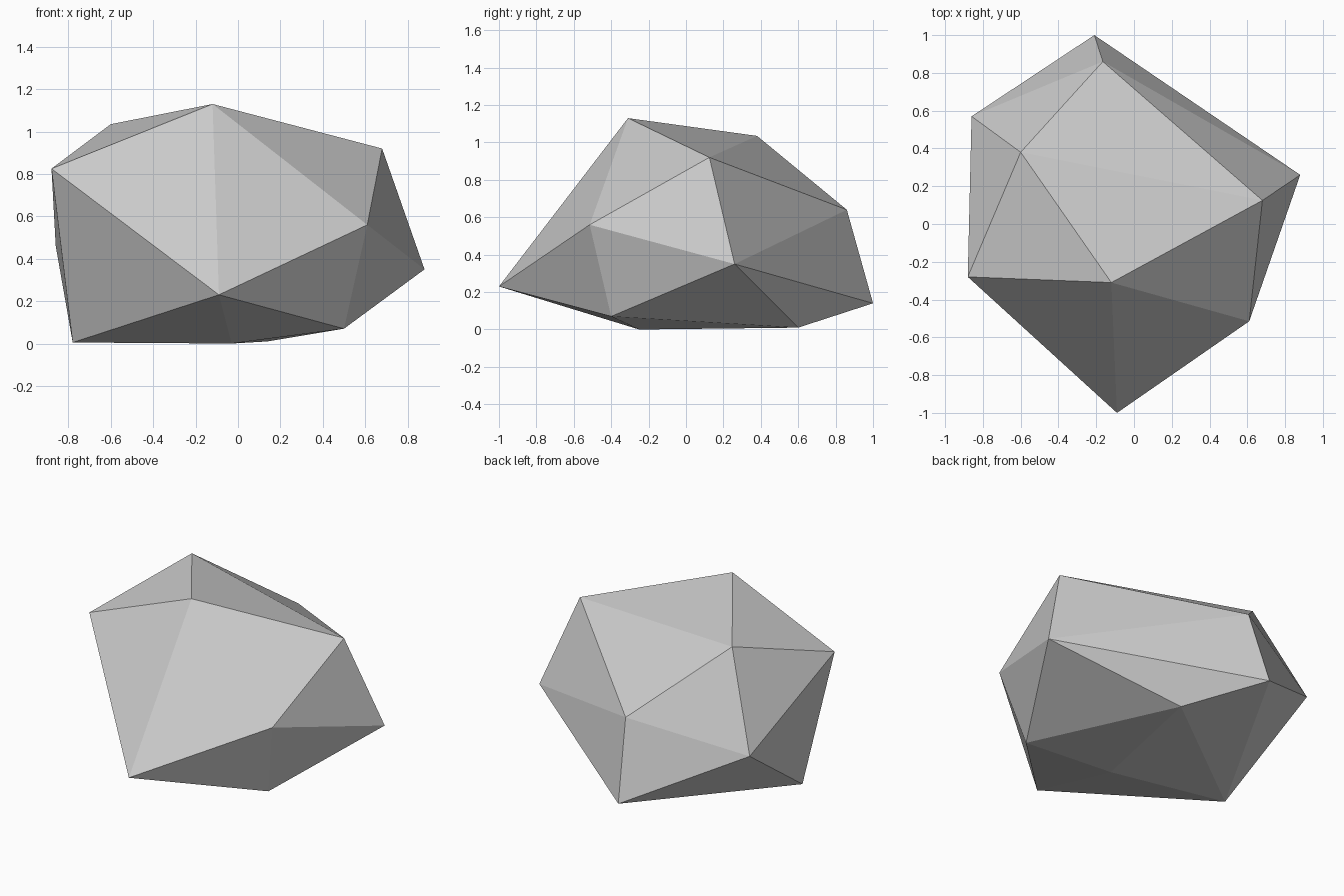
import bpy
import bmesh

if "Cube" in bpy.data.objects:
    bpy.data.objects.remove(bpy.data.objects["Cube"])

# Corner points of the faceted boulder, ordered from the crown down to the base
CORNERS = [
    (-0.12, -0.31, 1.13), (-0.60, 0.38, 1.035), (0.68, 0.125, 0.92),    # crown
    (-0.88, -0.28, 0.825), (-0.165, 0.86, 0.64), (0.61, -0.515, 0.56),  # shoulders
    (-0.86, 0.57, 0.46), (0.88, 0.26, 0.35),                            # waist
    (-0.09, -1.0, 0.23), (-0.21, 1.0, 0.14),                            # front and back tips
    (0.50, -0.40, 0.07), (0.14, 0.60, 0.01),                            # underside
    (-0.78, -0.09, 0.005), (-0.03, -0.25, 0.0),
]

# Wrap the corners in a convex, flat-faced shell
bm = bmesh.new()
for corner in CORNERS:
    bm.verts.new(corner)
bmesh.ops.convex_hull(bm, input=bm.verts[:])
bmesh.ops.recalc_face_normals(bm, faces=bm.faces[:])
mesh = bpy.data.meshes.new("boulder")
bm.to_mesh(mesh)
bm.free()

# Plain grey stone
stone = bpy.data.materials.new("stone grey")
stone.diffuse_color = (0.6, 0.6, 0.6, 1.0)
stone.use_nodes = True
stone.node_tree.nodes["Principled BSDF"].inputs["Base Color"].default_value = stone.diffuse_color
mesh.materials.append(stone)

boulder = bpy.data.objects.new("boulder", mesh)
bpy.context.collection.objects.link(boulder)
